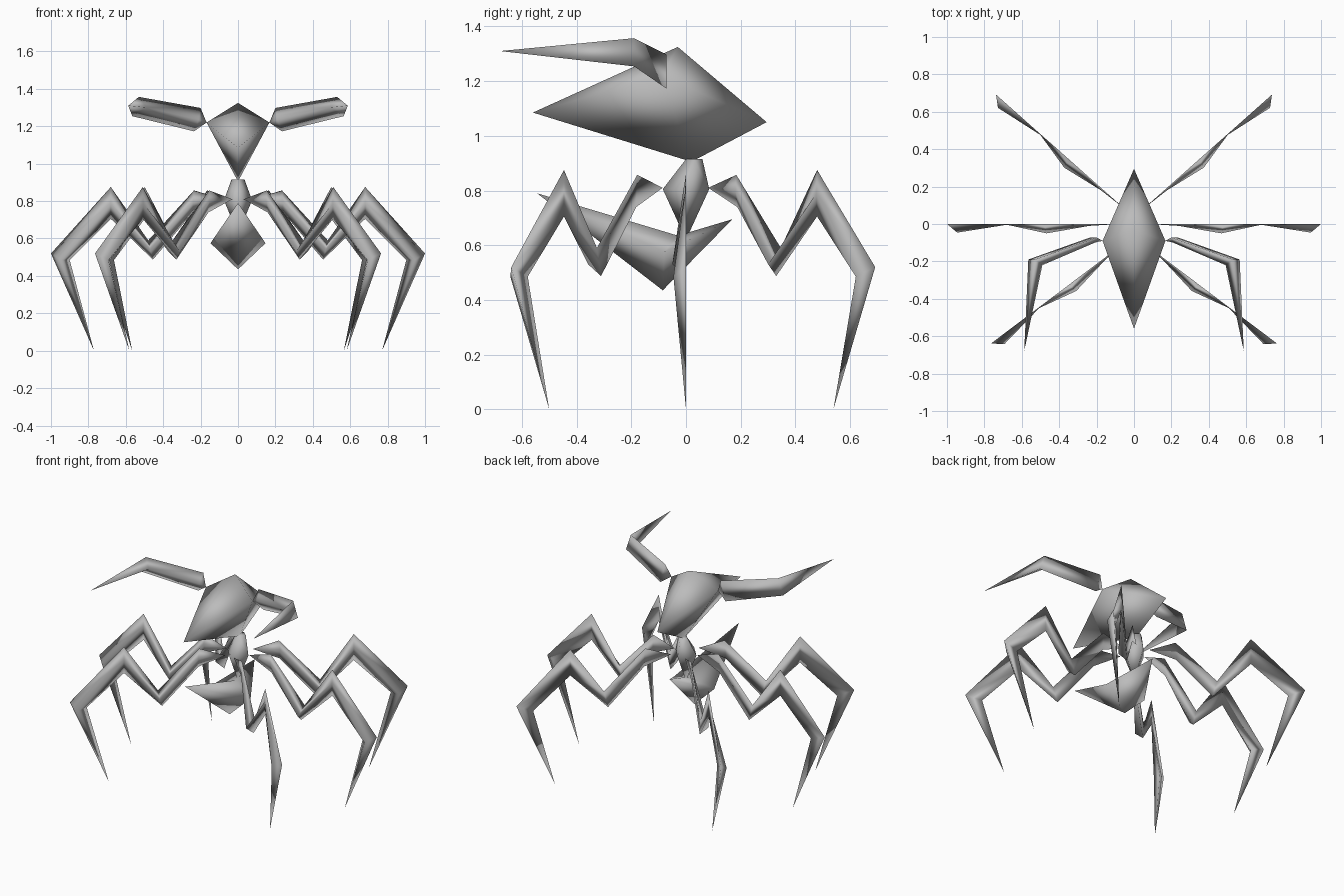
import bpy
import bmesh
import math
from mathutils import Matrix, Vector

default_cube = bpy.data.objects.get("Cube")
if default_cube:
    bpy.data.objects.remove(default_cube, do_unlink=True)

# One plain grey for the whole creature
grey = bpy.data.materials.new("shell_grey")
grey.use_nodes = True
shell_colour = (0.5, 0.5, 0.5, 1)
grey.diffuse_color = shell_colour
grey.node_tree.nodes["Principled BSDF"].inputs["Base Color"].default_value = shell_colour


def loft(name, sections, transform=None):
    """Skin a chain of cross-sections; a section of one point closes to a tip."""
    mesh = bpy.data.meshes.new(name)
    bm = bmesh.new()
    rings = [[bm.verts.new(point) for point in section] for section in sections]
    for ring, following in zip(rings, rings[1:]):
        count = max(len(ring), len(following))
        for i in range(count):
            j = (i + 1) % count
            corners = []
            for vert in (ring[i % len(ring)], ring[j % len(ring)],
                         following[j % len(following)], following[i % len(following)]):
                if vert not in corners:
                    corners.append(vert)
            bm.faces.new(corners)
    for ring in (rings[0], rings[-1]):
        if len(ring) > 2:
            bm.faces.new(ring)
    if transform:
        bm.transform(transform)
    bmesh.ops.triangulate(bm, faces=bm.faces[:])
    bmesh.ops.recalc_face_normals(bm, faces=bm.faces[:])
    for face in bm.faces:
        face.smooth = True
    bm.to_mesh(mesh)
    bm.free()
    mesh.materials.append(grey)
    part = bpy.data.objects.new(name, mesh)
    bpy.context.collection.objects.link(part)
    return part


def diamond(name, front, back, top, bottom, side):
    """Pointed body segment: two tips joined by a four-cornered girdle."""
    mirrored_side = (-side[0], side[1], side[2])
    return loft(name, [[front], [top, side, bottom, mirrored_side], [back]])


# Head and abdomen
diamond("head", front=(0, -0.56, 1.085), back=(0, 0.295, 1.05),
        top=(0, -0.03, 1.325), bottom=(0, 0.02, 0.905), side=(0.168, -0.09, 1.22))
diamond("abdomen", front=(0, -0.545, 0.79), back=(0, 0.17, 0.695),
        top=(0, -0.03, 0.635), bottom=(0, -0.085, 0.435), side=(0.147, -0.08, 0.575))


# Thorax, tapering down into the abdomen
def girdle(width, front, back, height):
    middle = (front + back) / 2
    return [(width, middle, height), (0, back, height),
            (-width, middle, height), (0, front, height)]


loft("thorax", [girdle(0.035, 0, 0.06, 0.915), girdle(0.075, -0.085, 0.085, 0.805),
                [(0, 0, 0.62)]])


# Legs: a zigzag of triangular sections lying in a vertical plane
def leg_section(upper, lower, ridge):
    return [(upper[0], 0, upper[1]), (lower[0], 0, lower[1]), ridge]


leg_sections = [
    [(0.08, 0, 0.81)],
    leg_section((0.235, 0.857), (0.24, 0.74), (0.24, -0.01, 0.8)),
    leg_section((0.48, 0.59), (0.455, 0.487), (0.467, -0.05, 0.53)),
    leg_section((0.68, 0.875), (0.68, 0.705), (0.68, -0.004, 0.79)),
    leg_section((1, 0.52), (0.9, 0.485), (0.945, -0.046, 0.485)),
    [(0.77, 0, 0)],
]
leg_placements = {
    "front": (Vector((-0.034, -0.037, 0)), -37),
    "middle": (Vector((0, 0, 0)), 0),
    "back": (Vector((-0.01, 0.028, 0)), 41.6),
}

# Arms: pinched at the shoulder, bent at the elbow and pointed forward
arm_sections = [
    [(0.168, -0.09, 1.22)],
    [(0.2, -0.072, 1.298), (0.235, -0.072, 1.173), (0.21, -0.1, 1.235)],
    [(0.53, -0.19, 1.357), (0.565, -0.19, 1.254), (0.49, -0.22, 1.3)],
    [(0.587, -0.68, 1.31)],
]

for side_name, sign in (("left", 1), ("right", -1)):
    mirror = Matrix.Diagonal((sign, 1, 1, 1))
    for position, (origin, angle) in leg_placements.items():
        turn = Matrix.Rotation(math.radians(angle), 4, "Z")
        loft(f"{position}_{side_name}_leg", leg_sections,
             mirror @ Matrix.Translation(origin) @ turn)
    loft(f"{side_name}_arm", arm_sections, mirror)
